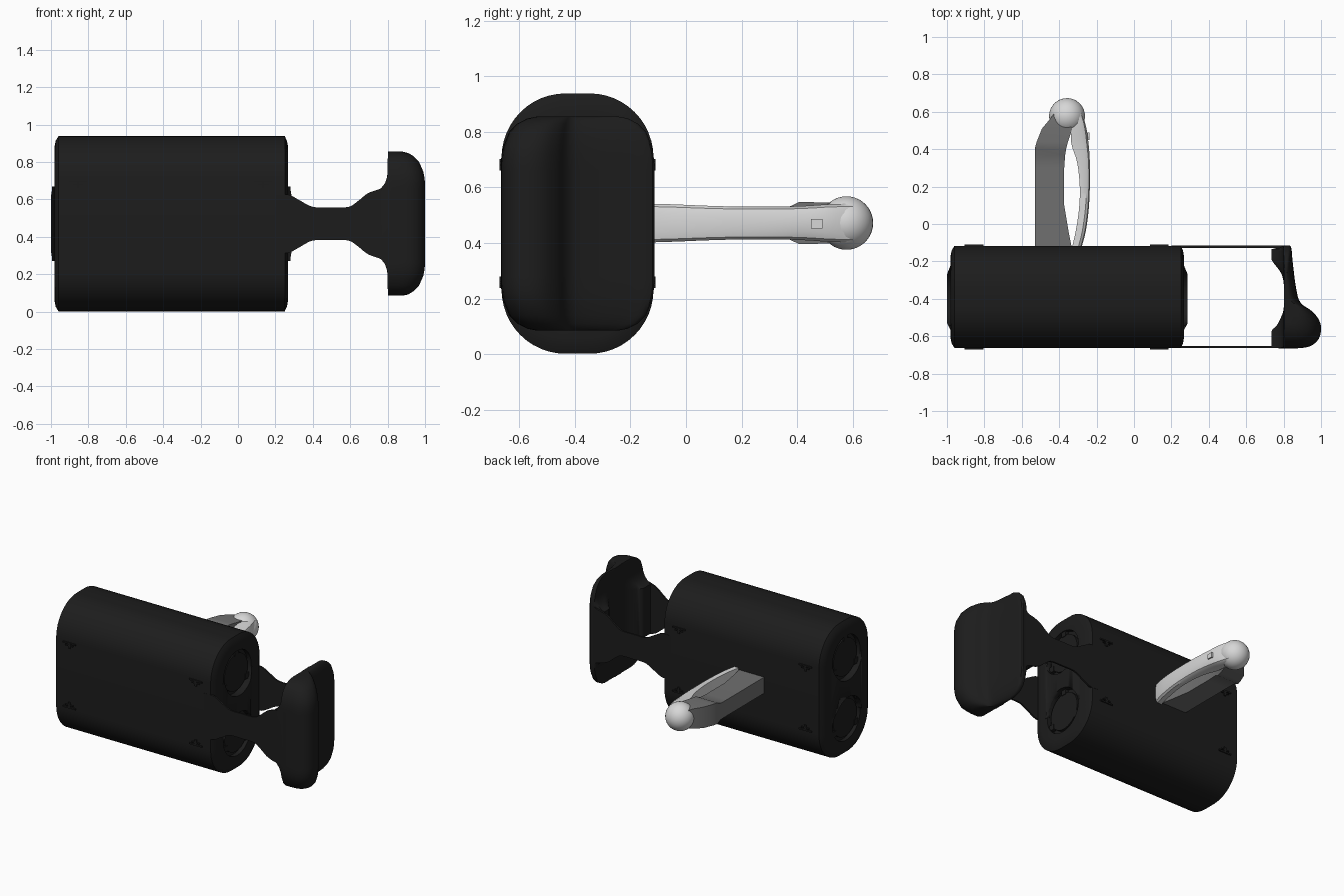
import bpy, bmesh, math
from mathutils import Vector, Matrix

if "Cube" in bpy.data.objects:
    bpy.data.objects.remove(bpy.data.objects["Cube"], do_unlink=True)


def material(name, v):
    m = bpy.data.materials.new(name)
    m.use_nodes = True
    m.diffuse_color = (v, v, v, 1)
    b = next(n for n in m.node_tree.nodes if n.type == 'BSDF_PRINCIPLED')
    b.inputs["Base Color"].default_value = (v, v, v, 1)
    b.inputs["Roughness"].default_value = 0.6
    return m


BLACK = material("black casing", 0.012)
GREY = material("mid grey", 0.16)
WHITE = material("light grey", 0.68)


def smooth(ob, angle=35):
    bpy.ops.object.select_all(action='DESELECT')
    ob.select_set(True)
    bpy.context.view_layer.objects.active = ob
    bpy.ops.object.shade_smooth_by_angle(angle=math.radians(angle))


def finish(name, bm, mat):
    bmesh.ops.recalc_face_normals(bm, faces=bm.faces[:])
    me = bpy.data.meshes.new(name)
    bm.to_mesh(me)
    bm.free()
    me.materials.append(mat)
    ob = bpy.data.objects.new(name, me)
    bpy.context.collection.objects.link(ob)
    smooth(ob)
    return ob


def loft(name, rings, mat):
    """Skin equal-length closed rings and cap both ends."""
    bm = bmesh.new()
    vs = [[bm.verts.new(p) for p in r] for r in rings]
    n = len(vs[0])
    for a, b in zip(vs, vs[1:]):
        for i in range(n):
            j = (i + 1) % n
            bm.faces.new((a[i], a[j], b[j], b[i]))
    bm.faces.new(vs[0])
    bm.faces.new(vs[-1])
    return finish(name, bm, mat)


def box(name, x, y, z, mat):
    ring = [(x[0], y[0]), (x[1], y[0]), (x[1], y[1]), (x[0], y[1])]
    return loft(name, [[(a, b, h) for a, b in ring] for h in z], mat)


def cylinder(name, x0, x1, y, z, r, mat, seg=40):
    bm = bmesh.new()
    mtx = Matrix.Translation(((x0 + x1) / 2, y, z)) @ Matrix.Rotation(math.pi / 2, 4, 'Y')
    bmesh.ops.create_cone(bm, cap_ends=True, segments=seg, radius1=r, radius2=r,
                          depth=abs(x1 - x0), matrix=mtx)
    return finish(name, bm, mat)


def catmull(pts, steps=5):
    """Smooth open curve through tuples of any length."""
    out = []
    for i in range(len(pts) - 1):
        p = [pts[max(0, min(len(pts) - 1, i + k))] for k in (-1, 0, 1, 2)]
        for s in range(steps):
            t = s / steps
            out.append(tuple(0.5 * (2 * b + (c - a) * t + (2*a - 5*b + 4*c - d) * t * t
                             + (3*b - a - 3*c + d) * t ** 3) for a, b, c, d in zip(*p)))
    return out + [tuple(pts[-1])]


YC, ZC = -0.39, 0.47


def section(x, inset, r=0.23, seg=12):
    """Rounded rectangle across the body at a given x."""
    hy, hz, rr = 0.273 - inset, 0.468 - inset, r - inset
    ring = []
    for q, (sy, sz) in enumerate(((1, 1), (-1, 1), (-1, -1), (1, -1))):
        for k in range(seg + 1):
            a = math.pi / 2 * (q + k / seg)
            ring.append((x, YC + sy * (hy - rr) + rr * math.cos(a),
                         ZC + sz * (hz - rr) + rr * math.sin(a)))
    return ring


# Main casing with chamfered ends
body = loft("casing", [section(-0.982, 0.06), section(-0.975, 0.025), section(-0.96, 0),
                       section(0.25, 0), section(0.262, 0.025), section(0.268, 0.06)], BLACK)


def cut(ob, tools):
    bpy.context.view_layer.objects.active = ob
    for t in tools:
        m = ob.modifiers.new("recess", 'BOOLEAN')
        m.operation, m.solver, m.object = 'DIFFERENCE', 'EXACT', t
        bpy.ops.object.modifier_apply(modifier=m.name)


# End plates, round recesses and the caps inside them
for side, xe, xo in ((-1, -0.965, -1.0), (1, 0.25, 0.287)):
    label = "left" if side > 0 else "right"
    prof = [(xe, -0.60), (xo, -0.53), (xo, -0.27), (xe, -0.18)]
    plate = loft(label + "_end_plate", [[(x, y, z) for x, y in prof] for z in (0.27, 0.67)], BLACK)
    cutters = [cylinder("cutter", xe - side * 0.012, xo + side * 0.05, YC, z, 0.155, BLACK)
               for z in (0.255, 0.685)]
    cut(body, cutters)
    cut(plate, cutters)
    for c in cutters:
        bpy.data.objects.remove(c, do_unlink=True)
    smooth(body)
    for lev, z in (("lower", 0.255), ("upper", 0.685)):
        cylinder(f"{label}_{lev}_cap", xe - side * 0.03, xe + side * 0.008, YC, z, 0.13, BLACK)
        for k in range(3):
            a = math.pi / 2 + k * math.tau / 3
            y, h = YC + 0.14 * math.cos(a), z + 0.14 * math.sin(a)
            box(f"{label}_{lev}_cap_tab", (xe - side * 0.015, xe + side * 0.012),
                (y - 0.02, y + 0.02), (h - 0.02, h + 0.02), BLACK)

# Small T-shaped catches on the front and back walls
for y in ((-0.671, -0.655), (-0.125, -0.109)):
    for x in (-0.855, 0.135):
        for s in (-1, 1):
            for nm, hw, z0, z1 in (("bar", 0.05, 0.222, 0.232), ("rib", 0.03, 0.207, 0.215),
                                   ("stem", 0.008, 0.19, 0.228)):
                box("catch_" + nm, (x - hw, x + hw), y,
                    sorted((ZC + s * z0, ZC + s * z1)), BLACK)

# Side straps joining the casing to the end pad
half = catmull([(0.20, 0.155), (0.27, 0.155), (0.33, 0.125), (0.40, 0.09), (0.50, 0.088),
                (0.59, 0.09), (0.64, 0.12), (0.69, 0.16), (0.74, 0.18), (0.78, 0.19),
                (0.81, 0.21)])
outline = [(x, ZC + h) for x, h in half] + [(x, ZC - h) for x, h in reversed(half)]
for name, ys in (("front_strap", (-0.664, -0.652)), ("back_strap", (-0.128, -0.116))):
    loft(name, [[(x, y, z) for x, z in outline] for y in ys], BLACK)

# End pad: plan profile stacked in height, rounded toward top and bottom
plan = catmull([(0.80, -0.118), (0.838, -0.12), (0.848, -0.20), (0.866, -0.34), (0.89, -0.42),
                (0.95, -0.465), (0.99, -0.515), (1.0, -0.57), (0.98, -0.625), (0.92, -0.66),
                (0.80, -0.666)], 4)
plan += catmull([(0.735, -0.662), (0.735, -0.575), (0.765, -0.54), (0.80, -0.46),
                 (0.806, -0.37), (0.79, -0.27), (0.735, -0.19), (0.735, -0.135)], 4)
levels = [(0.385, 0.40, 0.13, 0.805), (0.378, 0.55, 0.095, 0.803), (0.36, 0.70, 0.06, 0.801),
          (0.33, 0.84, 0.03, 0.80), (0.28, 0.95, 0.01, 0.80), (0.25, 0.98, 0.003, 0.797),
          (0.215, 1, 0, 0.785), (0.19, 1, 0, 0.765), (0.175, 1, 0, 0.735)]
levels = [(-l[0],) + l[1:] for l in levels] + levels[::-1]


def pad_ring(h, f, inset, xmin):
    ring = []
    for x, y in plan:
        x = 0.8 + (x - 0.8) * f if x > 0.8 else max(x, xmin)
        ring.append((x, YC + (y - YC) * (1 - inset / 0.275), ZC + h))
    return ring


loft("end_pad", [pad_ring(*l) for l in levels], BLACK)

# Grey lower arm: width and height along y, widening into the knuckle
ZA = 0.472
arm = [(-0.14, -0.53, -0.33, 0.057), (-0.04, -0.53, -0.35, 0.057), (0.10, -0.53, -0.373, 0.057),
       (0.30, -0.53, -0.373, 0.057), (0.37, -0.53, -0.368, 0.058), (0.405, -0.53, -0.362, 0.075),
       (0.44, -0.52, -0.353, 0.075), (0.51, -0.492, -0.33, 0.074), (0.56, -0.45, -0.35, 0.07),
       (0.60, -0.42, -0.38, 0.06)]
loft("grey_arm", [[(a, y, ZA - h), (b, y, ZA - h), (b, y, ZA + h), (a, y, ZA + h)]
                  for y, a, b, h in arm], GREY)

# Light curved arm bowing outward to the ball
bow = catmull([(-0.14, -0.335, -0.285, 0.07), (-0.04, -0.312, -0.258, 0.067),
               (0.08, -0.294, -0.242, 0.062), (0.20, -0.29, -0.236, 0.059),
               (0.33, -0.304, -0.236, 0.059), (0.43, -0.335, -0.243, 0.062),
               (0.52, -0.335, -0.256, 0.068), (0.60, -0.33, -0.28, 0.07)], 4)
rings = []
for y, a, b, h in bow:
    c = 0.35 * (b - a)
    rings.append([(a, y, ZA - h), (b - c, y, ZA - h), (b - c * 0.3, y, ZA - h * 0.85),
                  (b, y, ZA - h * 0.5), (b, y, ZA + h * 0.5), (b - c * 0.3, y, ZA + h * 0.85),
                  (b - c, y, ZA + h), (a, y, ZA + h)])
loft("curved_arm", rings, WHITE)

# Ball knuckle and small latch
bm = bmesh.new()
bmesh.ops.create_uvsphere(bm, u_segments=32, v_segments=20, radius=0.096,
                          matrix=Matrix.Translation((-0.358, 0.577, ZA)))
finish("ball_knuckle", bm, WHITE)
box("latch", (-0.27, -0.238), (0.45, 0.49), (0.453, 0.487), WHITE)
